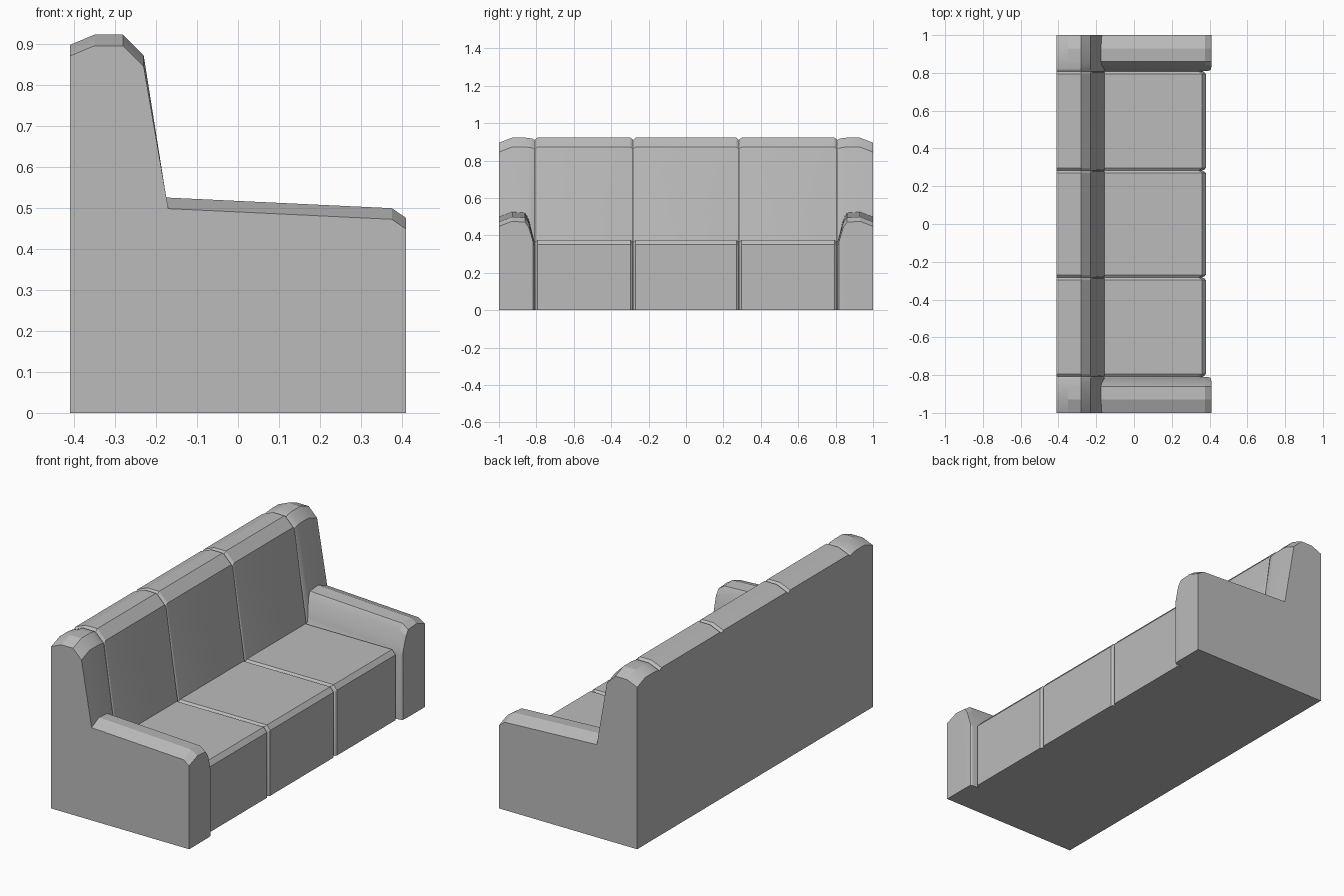
import bpy
import bmesh
import math

cube = bpy.data.objects.get("Cube")
if cube:
    bpy.data.objects.remove(cube)

fabric = bpy.data.materials.new("grey fabric")
fabric.use_nodes = True
GREY = (0.5, 0.5, 0.5, 1)
fabric.diffuse_color = GREY
fabric.node_tree.nodes["Principled BSDF"].inputs["Base Color"].default_value = GREY


def section(y, drop, rise_x, rear_z, nose_z, front_x, nose=0.035):
    """Side outline of the sofa at one position along its length."""
    outline = [(-0.41, 0), (-0.41, 0.897 - drop), (-0.35, 0.922 - drop),
               (-0.28, 0.922 - drop), (-0.23, 0.872 - drop),
               (rise_x, rear_z), (front_x - nose, nose_z),
               (front_x, nose_z - 0.024), (front_x, 0)]
    return [(x, y, z) for x, z in outline]


def loft(name, sections, cap_first=False):
    """Skin neighbouring outlines; joined ends are left open."""
    bm = bmesh.new()
    rings = [[bm.verts.new(p) for p in s] for s in sections]
    for a, b in zip(rings, rings[1:]):
        for i in range(len(a)):
            j = (i + 1) % len(a)
            bm.faces.new((a[i], a[j], b[j], b[i]))
    if cap_first:
        bm.faces.new(rings[0])
    bmesh.ops.recalc_face_normals(bm, faces=bm.faces)
    # open tubes may be turned inside out: the rear panel must face backwards
    rear = min(bm.faces, key=lambda f: f.calc_center_median().x)
    if rear.normal.x > 0:
        bmesh.ops.reverse_faces(bm, faces=bm.faces)
    mesh = bpy.data.meshes.new(name)
    bm.to_mesh(mesh)
    bm.free()
    mesh.materials.append(fabric)
    obj = bpy.data.objects.new(name, mesh)
    bpy.context.collection.objects.link(obj)
    bpy.ops.object.select_all(action='DESELECT')
    obj.select_set(True)
    bpy.context.view_layer.objects.active = obj
    bpy.ops.object.shade_smooth_by_angle(angle=math.radians(20))


def seam(y):
    return section(y, 0.013, -0.162, 0.365, 0.365, 0.36, 0.02)


def cushion(y, inset=0):
    return section(y, inset, -0.155, 0.375 - inset, 0.375 - inset, 0.38 - inset, 0.02)


# Arms with the outer ends of the backrest
for side, name in ((1, "left_arm"), (-1, "right_arm")):
    loft(name, [
        section(side * 1.0, 0.027, -0.17, 0.498, 0.472, 0.41),
        section(side * 0.93, 0, -0.175, 0.525, 0.499, 0.41),
        section(side * 0.86, 0, -0.175, 0.52, 0.494, 0.41),
        section(side * 0.84, 0.002, -0.17, 0.485, 0.465, 0.41),
        section(side * 0.818, 0.006, -0.157, 0.40, 0.39, 0.408),
        section(side * 0.812, 0.01, -0.157, 0.375, 0.372, 0.40),
        seam(side * 0.808),
    ], cap_first=True)

# Three cushion bays, divided by narrow grooves
bays = [("right_bay", -0.808, -0.283), ("middle_bay", -0.283, 0.283),
        ("left_bay", 0.283, 0.808)]
for name, start, end in bays:
    loft(name, [seam(start), cushion(start + 0.006, 0.006), cushion(start + 0.014),
                cushion(end - 0.014), cushion(end - 0.006, 0.006), seam(end)])
